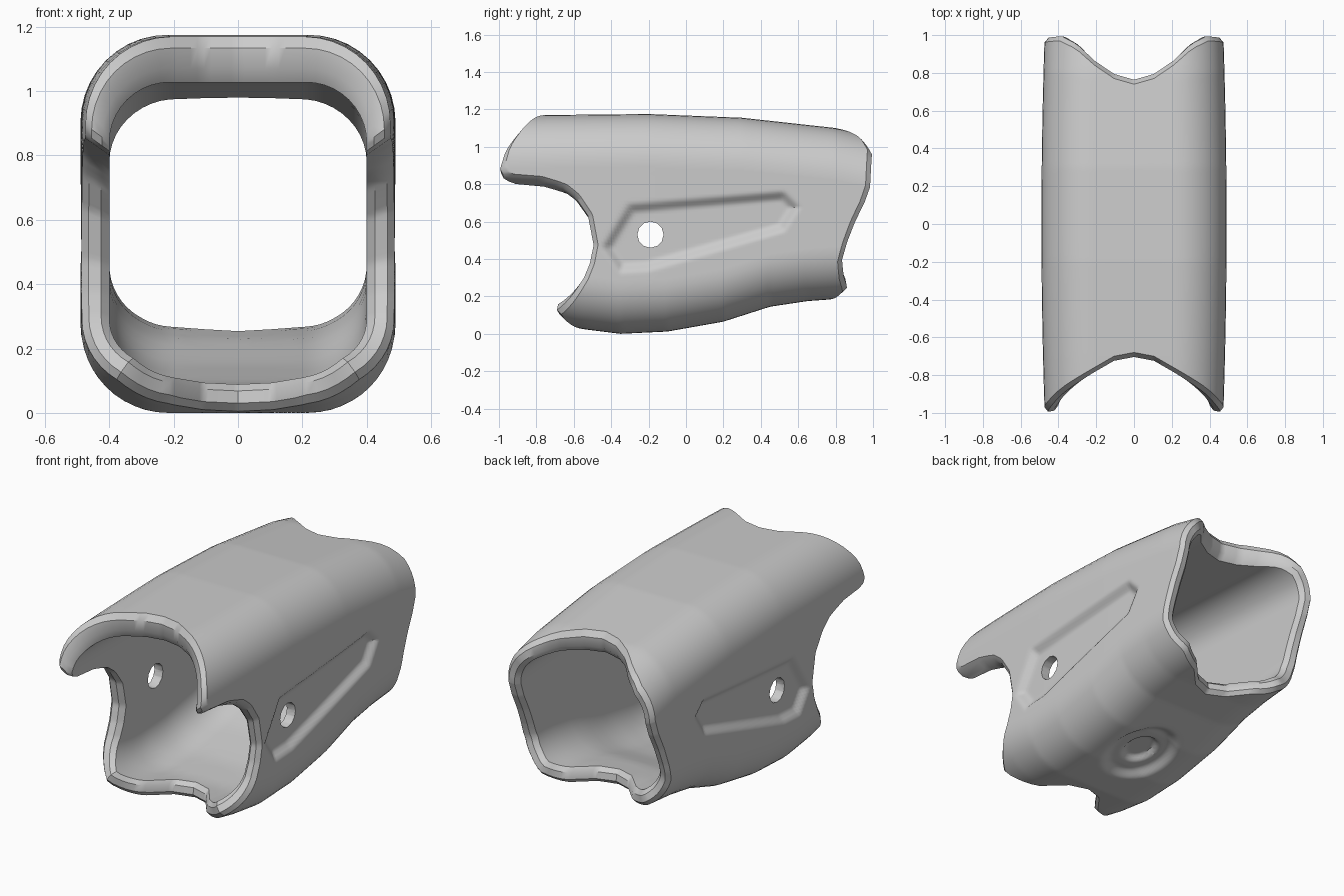
import bpy, bmesh, math

if "Cube" in bpy.data.objects:
    bpy.data.objects.remove(bpy.data.objects["Cube"])

# ---- profiles: (position, value) knots ----
TOP = [(-1, 1.165), (-.7, 1.17), (-.2, 1.175), (.3, 1.155), (.8, 1.1), (1, 1.055)]
BOTTOM = [(-.7, .055), (-.55, .025), (-.35, .0), (-.1, .012), (.2, .065), (.45, .145), (.65, .175), (1, .2)]
IN_TOP = [(-1, 1.03), (0, 1.02), (1, .965)]
# End outlines against t: 0 top centre, 1-2 top corner, 2-3 side, 3-4 bottom corner, 5 bottom centre
FRONT = [(0, -.71), (.5, -.73), (1, -.79), (1.5, -.91), (1.75, -.97), (2, -1.0), (2.07, -.98),
         (2.1, -.80), (2.17, -.67), (2.26, -.60), (2.43, -.53), (2.69, -.50), (2.86, -.52),
         (3.03, -.56), (3.29, -.62), (3.6, -.70), (4, -.60), (4.5, -.46), (5, -.42)]
BACK = [(0, .77), (.5, .80), (1, .87), (1.25, .96), (1.5, 1.0), (2, .99), (2.28, .96), (2.6, .91),
        (2.9, .87), (3.17, .84), (3.43, .85), (3.65, .87), (4, .80), (4.5, .69), (5, .65)]
RECESS = [(-.46, .46), (-.36, .32), (-.2, .33), (.53, .54), (.62, .68), (.53, .77), (-.31, .70)]


def interp(knots, x):
    if x <= knots[0][0]:
        return knots[0][1]
    for (a, va), (b, vb) in zip(knots, knots[1:]):
        if x <= b:
            return va + (vb - va) * (x - a) / (b - a)
    return knots[-1][1]


def section(t, w, zb, zt, r):
    """Point on half of a rounded rectangle."""
    if t <= 1:
        return (w - r) * t, zt
    if t <= 2:
        a = (2 - t) * math.pi / 2
        return w - r + r * math.cos(a), zt - r + r * math.sin(a)
    if t <= 3:
        return w, (zt - r) + (zb + r - zt + r) * (t - 2)
    if t <= 4:
        a = (t - 3) * math.pi / 2
        return w - r + r * math.cos(a), zb + r - r * math.sin(a)
    return (w - r) * (5 - t), zb


def ramp(v):
    v = max(0, min(1, v))
    return v * v * (3 - 2 * v)


def recess_depth(y, z):
    d = min(((by - ay) * (z - az) - (bz - az) * (y - ay)) / math.hypot(by - ay, bz - az)
            for (ay, az), (by, bz) in zip(RECESS, RECESS[1:] + RECESS[:1]))
    return .035 * ramp(d / .06)


def outer(t, y):
    x, z = section(t, .49 - .017 * y * y, interp(BOTTOM, y), interp(TOP, y), .27)
    if 1.8 < t < 3.9:                       # side panel recess
        x -= recess_depth(y, z)
    if t > 3.7:                             # oval dimple with a small pit underneath
        d = math.hypot(x / .2, (y - .05) / .25)
        z += .032 * ramp((1 - d) / .3) + .025 * ramp((.48 - d) / .15)
    return x, z


def inner(t, y):
    return section(t, .40, interp(BOTTOM, y) + .085, interp(IN_TOP, y), .19)


def loop_points(t):
    """Closed lengthwise loop through the wall: outside, back rim, inside, front rim."""
    yf, yb = interp(FRONT, t), interp(BACK, t)
    pts = []

    def run(fn, a, b, n):
        for i in range(n + 1):
            y = a + (b - a) * i / n
            x, z = fn(t, y)
            pts.append((x, y, z))

    def rim(y, side, weights):
        (xo, zo), (xi, zi) = outer(t, y), inner(t, y)
        for k in weights:
            ry = y + side * .006 * (1 if k < .5 else 2)
            pts.append((xo + (xi - xo) * k, ry, zo + (zi - zo) * k))

    run(outer, yf + .03, yb - .03, 90)
    rim(yb, -1, (.25, .7))
    run(inner, yb - .04, yf + .04, 18)
    rim(yf, 1, (.7, .25))
    return pts


# ---- tubular body, both halves of the section ----
ts = []
for start, n in enumerate((10, 10, 40, 12, 16)):
    ts += [start + i / n for i in range(n)]
ts.append(5)
half = [loop_points(t) for t in ts]
loops = half + [[(-x, y, z) for x, y, z in l] for l in half[-2:0:-1]]

bm = bmesh.new()
grid = [[bm.verts.new(p) for p in l] for l in loops]
N, M = len(grid), len(grid[0])
for i in range(N):
    for j in range(M):
        a, b = grid[i], grid[(i + 1) % N]
        k = (j + 1) % M
        bm.faces.new((a[j], b[j], b[k], a[k]))
bmesh.ops.recalc_face_normals(bm, faces=bm.faces)
mesh = bpy.data.meshes.new("sleeve_body")
bm.to_mesh(mesh)
bm.free()
body = bpy.data.objects.new("sleeve_body", mesh)
bpy.context.collection.objects.link(body)

# ---- cross hole through both side walls ----
bpy.ops.mesh.primitive_cylinder_add(vertices=12, radius=.07, depth=1.4,
                                    location=(0, -.19, .53), rotation=(0, math.pi / 2, 0))
cutter = bpy.context.object
cutter.name = "hole_cutter"
cutter.hide_render = True
mod = body.modifiers.new("cross_hole", 'BOOLEAN')
mod.object = cutter
mod.operation = 'DIFFERENCE'
mod.solver = 'EXACT'

bpy.ops.object.select_all(action='DESELECT')
body.select_set(True)
bpy.context.view_layer.objects.active = body
bpy.ops.object.modifier_apply(modifier=mod.name)
bpy.data.objects.remove(cutter, do_unlink=True)
bpy.ops.object.shade_smooth_by_angle(angle=math.radians(35))
